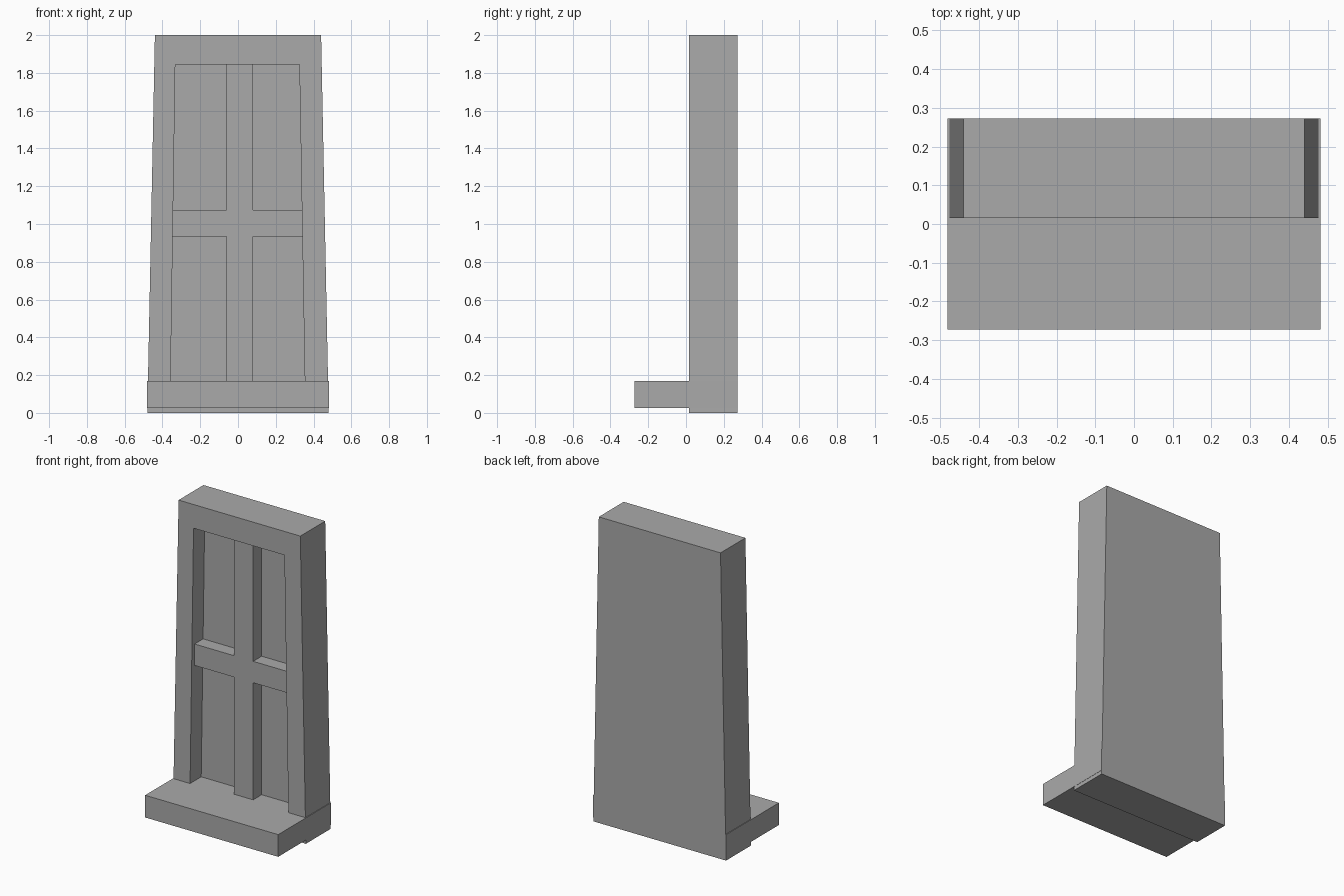
import bpy
import bmesh

cube = bpy.data.objects.get("Cube")
if cube:
    bpy.data.objects.remove(cube, do_unlink=True)

stone = bpy.data.materials.new("grey_stone")
stone.use_nodes = True
grey = (0.4, 0.4, 0.4, 1)
stone.diffuse_color = grey
stone.node_tree.nodes["Principled BSDF"].inputs["Base Color"].default_value = grey


def prism(name, outline, front, back):
    """Extrude an outline of (x, z) points from front to back along y."""
    bm = bmesh.new()
    face = bm.faces.new([bm.verts.new((x, front, z)) for x, z in outline])
    result = bmesh.ops.extrude_face_region(bm, geom=[face])
    verts = [v for v in result["geom"] if isinstance(v, bmesh.types.BMVert)]
    bmesh.ops.translate(bm, verts=verts, vec=(0, back - front, 0))
    bmesh.ops.recalc_face_normals(bm, faces=bm.faces)
    mesh = bpy.data.meshes.new(name)
    bm.to_mesh(mesh)
    bm.free()
    mesh.materials.append(stone)
    obj = bpy.data.objects.new(name, mesh)
    bpy.context.collection.objects.link(obj)
    return obj


def rect(x0, x1, z0, z1):
    return [(x0, z0), (x1, z0), (x1, z1), (x0, z1)]


FRONT, PANE, BACK = 0.015, 0.13, 0.272
BAR = FRONT + 0.027

# Tapered surround with a recessed opening
surround = prism("window_surround",
                 [(-0.48, 0), (0.48, 0), (0.44, 2), (-0.44, 2)], FRONT, BACK)
cutter = prism("opening_cutter",
               [(-0.358, 0.1), (0.355, 0.1), (0.325, 1.845), (-0.332, 1.845)],
               FRONT - 0.1, PANE)
cutter.hide_render = True
cut = surround.modifiers.new("opening", "BOOLEAN")
cut.operation = "DIFFERENCE"
cut.solver = "EXACT"
cut.object = cutter
bpy.context.view_layer.objects.active = surround
bpy.ops.object.modifier_apply(modifier=cut.name)
bpy.data.objects.remove(cutter, do_unlink=True)

# Cross-shaped bars, set back from the surround
prism("mullion", rect(-0.06, 0.08, 0.1, 1.86), BAR, PANE + 0.01)
prism("crossbar", rect(-0.36, 0.36, 0.935, 1.075), BAR, PANE + 0.01)

# Projecting sill
prism("sill", rect(-0.481, 0.481, 0.025, 0.17), -BACK, BACK)
